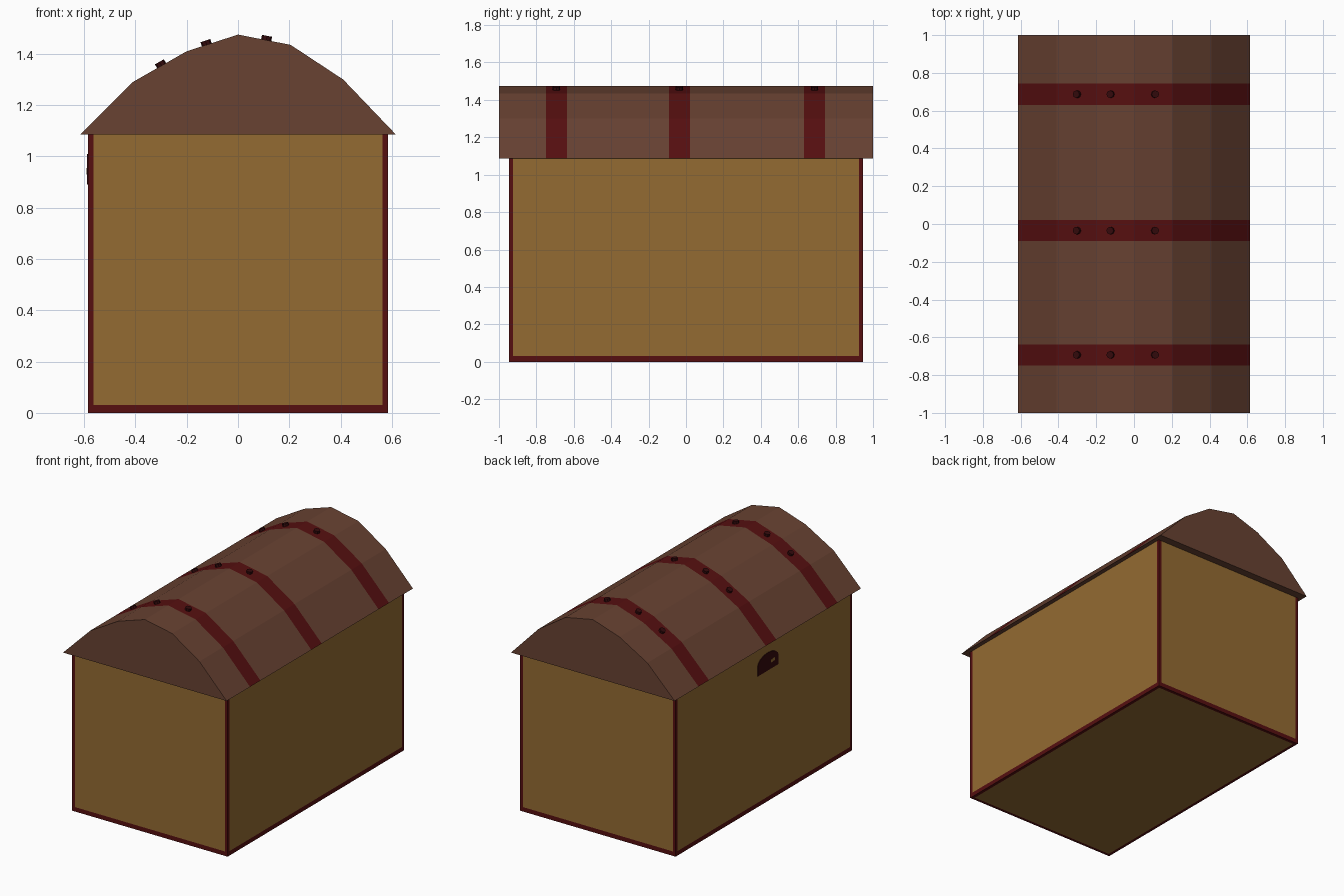
import bpy, bmesh, math
from mathutils import Vector

cube = bpy.data.objects.get("Cube")
if cube:
    bpy.data.objects.remove(cube, do_unlink=True)


def material(name, srgb):
    lin = [((c / 255 + 0.055) / 1.055) ** 2.4 for c in srgb]
    m = bpy.data.materials.new(name)
    m.use_nodes = True
    m.diffuse_color = (*lin, 1)
    m.node_tree.nodes["Principled BSDF"].inputs["Base Color"].default_value = (*lin, 1)
    return m


panel_wood = material("panel wood", (148, 107, 50))
lid_wood = material("lid wood", (104, 66, 50))
red_trim = material("red trim", (86, 15, 16))
dark_iron = material("dark iron", (52, 10, 12))


def finish(name, bm, *mats):
    bmesh.ops.recalc_face_normals(bm, faces=bm.faces)
    mesh = bpy.data.meshes.new(name)
    bm.to_mesh(mesh)
    bm.free()
    for m in mats:
        mesh.materials.append(m)
    obj = bpy.data.objects.new(name, mesh)
    bpy.context.collection.objects.link(obj)
    return obj


def slice_mesh(bm, axis, positions):
    normal = Vector((0, 0, 0))
    normal[axis] = 1
    for p in positions:
        bmesh.ops.bisect_plane(bm, geom=bm.verts[:] + bm.edges[:] + bm.faces[:],
                               plane_co=normal * p, plane_no=normal)


def extruded(points, vector):
    bm = bmesh.new()
    face = bm.faces.new([bm.verts.new(p) for p in points])
    ext = bmesh.ops.extrude_face_region(bm, geom=[face], use_keep_orig=True)
    bmesh.ops.translate(bm, vec=vector,
                        verts=[v for v in ext["geom"] if isinstance(v, bmesh.types.BMVert)])
    return bm


# Chest body: wood panels with flush trim on the corners and foot
HX, HY, RIM, TRIM, FOOT = 0.585, 0.947, 1.088, 0.021, 0.03
bm = bmesh.new()
bmesh.ops.create_cube(bm, size=1)
bmesh.ops.scale(bm, vec=(2 * HX, 2 * HY, RIM), verts=bm.verts)
bmesh.ops.translate(bm, vec=(0, 0, RIM / 2), verts=bm.verts)
slice_mesh(bm, 0, (TRIM - HX, HX - TRIM))
slice_mesh(bm, 1, (TRIM - HY, HY - TRIM))
slice_mesh(bm, 2, (FOOT,))
for f in bm.faces:
    c = f.calc_center_median()
    near_edge = (abs(c.x) > HX - TRIM) + (abs(c.y) > HY - TRIM) + (c.z < FOOT)
    f.material_index = int(near_edge >= 2)
finish("chest_body", bm, panel_wood, red_trim)

# Arched lid with three flush bands
profile = [(-0.615, 1.086), (-0.41, 1.29), (-0.2, 1.41), (0, 1.475),
           (0.205, 1.435), (0.41, 1.3), (0.615, 1.086)]
band_centres = (-0.693, -0.035, 0.687)
HALF = 0.056
bm = extruded([(x, -1, z) for x, z in profile], (0, 2, 0))
slice_mesh(bm, 1, [c + s * HALF for c in band_centres for s in (-1, 1)])
bm.normal_update()
for f in bm.faces:
    c = f.calc_center_median()
    on_band = any(abs(c.y - b) < HALF for b in band_centres)
    f.material_index = int(on_band and c.z > 1.1)
finish("lid", bm, lid_wood, red_trim)


# Rivets standing square to the lid slope
def lid_point(x):
    for (xa, za), (xb, zb) in zip(profile, profile[1:]):
        if xa <= x <= xb:
            slope = (zb - za) / (xb - xa)
            return za + slope * (x - xa), Vector((-slope, 0, 1)).normalized()


for i, y in enumerate(band_centres):
    for j, x in enumerate((-0.298, -0.122, 0.11)):
        z, normal = lid_point(x)
        bm = bmesh.new()
        bmesh.ops.create_cone(bm, cap_ends=True, segments=8, radius1=0.02,
                              radius2=0.02, depth=0.03)
        rivet = finish(f"rivet_{i + 1}_{j + 1}", bm, dark_iron)
        rivet.location = Vector((x, y, z)) + normal * 0.002
        rivet.rotation_euler = normal.to_track_quat("Z", "Y").to_euler()

# Arched lock plate with a keyhole inlay on the right side
LOCK_Y, LOCK_W = -0.042, 0.112
arch = [(LOCK_Y + LOCK_W * math.cos(a), 0.95 + 0.06 * math.sin(a))
        for a in (math.pi * k / 8 for k in range(9))]
outline = [(LOCK_Y + LOCK_W, 0.89)] + arch + [(LOCK_Y - LOCK_W, 0.89)]
bm = extruded([(-HX + 0.002, y, z) for y, z in outline], (-0.006, 0, 0))
finish("lock_plate", bm, dark_iron)
hole = [(-0.07, 0.93), (-0.07, 0.95), (-0.115, 0.955), (-0.115, 0.935)]
bm = extruded([(-HX - 0.003, y, z) for y, z in hole], (-0.002, 0, 0))
finish("keyhole", bm, panel_wood)
